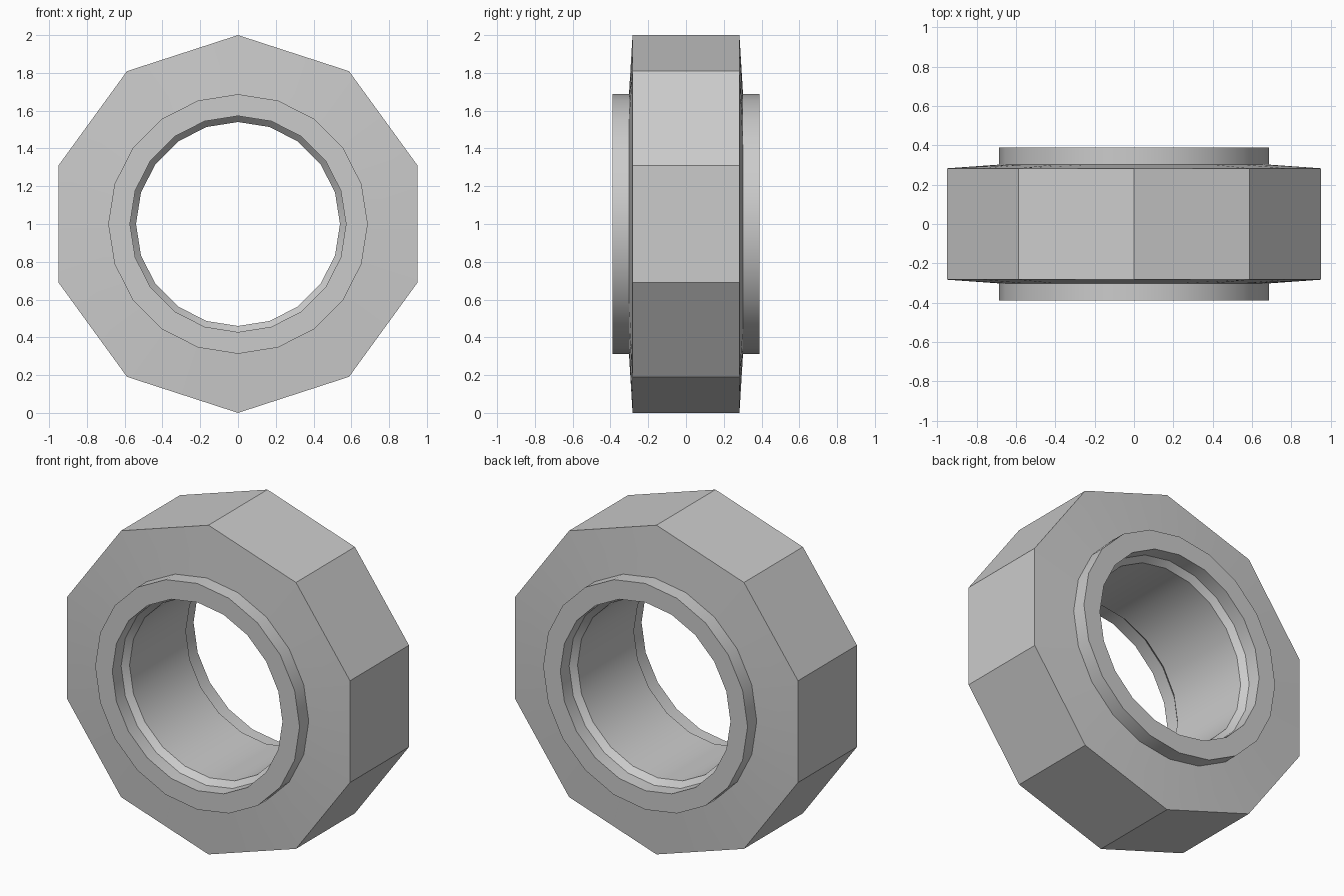
import bpy, bmesh
from math import sin, cos, pi, radians

if "Cube" in bpy.data.objects:
    bpy.data.objects.remove(bpy.data.objects["Cube"])

SIDES = 20
# Closed cross-section (radius, y, is_decagon), front half then mirrored to the back
half = [
    (0.54, -0.27, False),    # bore
    (0.572, -0.305, False),  # inner chamfer
    (0.572, -0.39, False),   # collar rim, inside
    (0.687, -0.39, False),   # collar rim, outside
    (0.687, -0.302, False),  # collar base
    (1.0, -0.283, True),     # ten-sided outer edge
]
profile = half + [(r, -y, d) for r, y, d in reversed(half)]


def ring(bm, r, y, decagon):
    verts = []
    for i in range(SIDES):
        a = 2 * pi * i / SIDES
        # odd points sit on the middle of the decagon's flats
        k = r * cos(pi / 10) if decagon and i % 2 else r
        verts.append(bm.verts.new((k * sin(a), y, 1 + k * cos(a))))
    return verts


# Ten-sided nut with a round collar on both faces and a stepped bore
bm = bmesh.new()
rings = [ring(bm, *p) for p in profile]
for n, a in enumerate(rings):
    b = rings[(n + 1) % len(rings)]
    for i in range(SIDES):
        j = (i + 1) % SIDES
        bm.faces.new((a[i], a[j], b[j], b[i]))
bmesh.ops.recalc_face_normals(bm, faces=bm.faces)

mesh = bpy.data.meshes.new("collared_nut")
bm.to_mesh(mesh)
bm.free()
nut = bpy.data.objects.new("collared_nut", mesh)
bpy.context.collection.objects.link(nut)
bpy.context.view_layer.objects.active = nut
nut.select_set(True)
bpy.ops.object.shade_smooth_by_angle(angle=radians(30))
